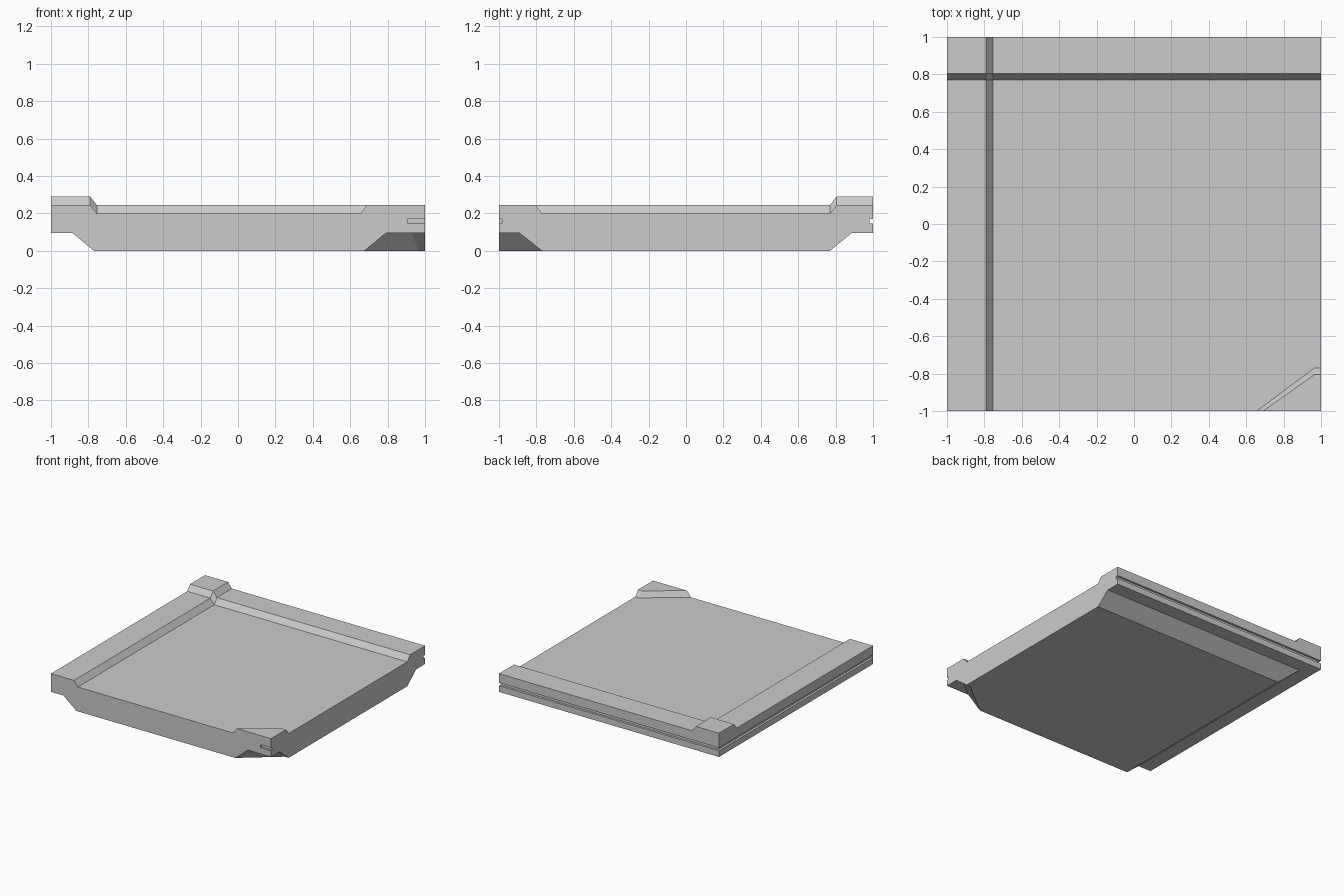
import bpy, bmesh

if "Cube" in bpy.data.objects:
    bpy.data.objects.remove(bpy.data.objects["Cube"])


def loft(name, rings):
    """Closed solid skinned through matching rings of points."""
    bm = bmesh.new()
    vs = [[bm.verts.new(p) for p in r] for r in rings]
    n = len(rings[0])
    for a, b in zip(vs, vs[1:]):
        for i in range(n):
            j = (i + 1) % n
            bm.faces.new((a[i], a[j], b[j], b[i]))
    bm.faces.new(vs[0])
    bm.faces.new(vs[-1])
    bmesh.ops.recalc_face_normals(bm, faces=bm.faces)
    me = bpy.data.meshes.new(name)
    bm.to_mesh(me)
    bm.free()
    ob = bpy.data.objects.new(name, me)
    bpy.context.collection.objects.link(ob)
    return ob


def box(name, x, y, z):
    ring = [(x[0], y[0]), (x[1], y[0]), (x[1], y[1]), (x[0], y[1])]
    return loft(name, [[(*p, h) for p in ring] for h in z])


def combine(target, tool, op):
    """Apply a boolean and discard the helper object."""
    tool.hide_render = True
    m = target.modifiers.new(op, 'BOOLEAN')
    m.operation, m.object, m.solver = op, tool, 'EXACT'
    bpy.context.view_layer.objects.active = target
    bpy.ops.object.modifier_apply(modifier=m.name)
    bpy.data.objects.remove(tool)


FLOOR, KERB, UNDER = 0.2, 0.045, 0.095

# Slab: left kerb and left undercut in the profile, back rows lifted for the back kerb
under = [(-1, UNDER), (-0.885, UNDER), (-0.77, 0), (1, 0)]
top = [(1, FLOOR), (-0.755, FLOOR), (-0.79, FLOOR + KERB), (-1, FLOOR + KERB)]
rows = [(-1, 0), (0.77, 0), (0.805, KERB), (1, KERB)]
slab = loft("floor_slab", [[(x, y, z) for x, z in under] +
                           [(x, y, z + lift) for x, z in top] for y, lift in rows])

# Raised front right corner with chamfered edge
low = [(0.655, -1), (0.965, -0.77), (1, -0.77), (1, -1)]
high = [(0.69, -1), (0.965, -0.805), (1, -0.805), (1, -1)]
corner = loft("corner_kerb", [[(*p, 0.18) for p in low], [(*p, FLOOR) for p in low],
                              [(*p, FLOOR + KERB) for p in high]])
combine(slab, corner, 'UNION')

# Undercut along the back
cut = [(1.1, -0.1), (0.77, -0.1), (0.77, 0), (0.885, UNDER), (1.1, UNDER)]
combine(slab, loft("back_undercut", [[(x, y, z) for y, z in cut] for x in (-1.1, 1.1)]),
        'DIFFERENCE')

# Undercut below the front right corner
a = [(0.675, -1.1), (0.675, -1), (0.965, -0.77), (1.1, -0.77), (1.1, -1.1)]
b = [(0.79, -1.1), (0.79, -1), (0.93, -0.89), (1.1, -0.89), (1.1, -1.1)]
combine(slab, loft("corner_undercut", [[(*p, -0.1) for p in a], [(*p, 0) for p in a],
                                       [(*p, UNDER) for p in b]]), 'DIFFERENCE')

# Clip grooves: back, left (stopped at the front) and front corner
gz = (0.145, 0.17)
for name, x, y in (("back_groove", (-1.1, 1.1), (0.982, 1.1)),
                   ("left_groove", (-1.1, -0.982), (-0.998, 1.1)),
                   ("corner_groove", (0.905, 1.1), (-1.1, -0.985))):
    combine(slab, box(name, x, y, gz), 'DIFFERENCE')
